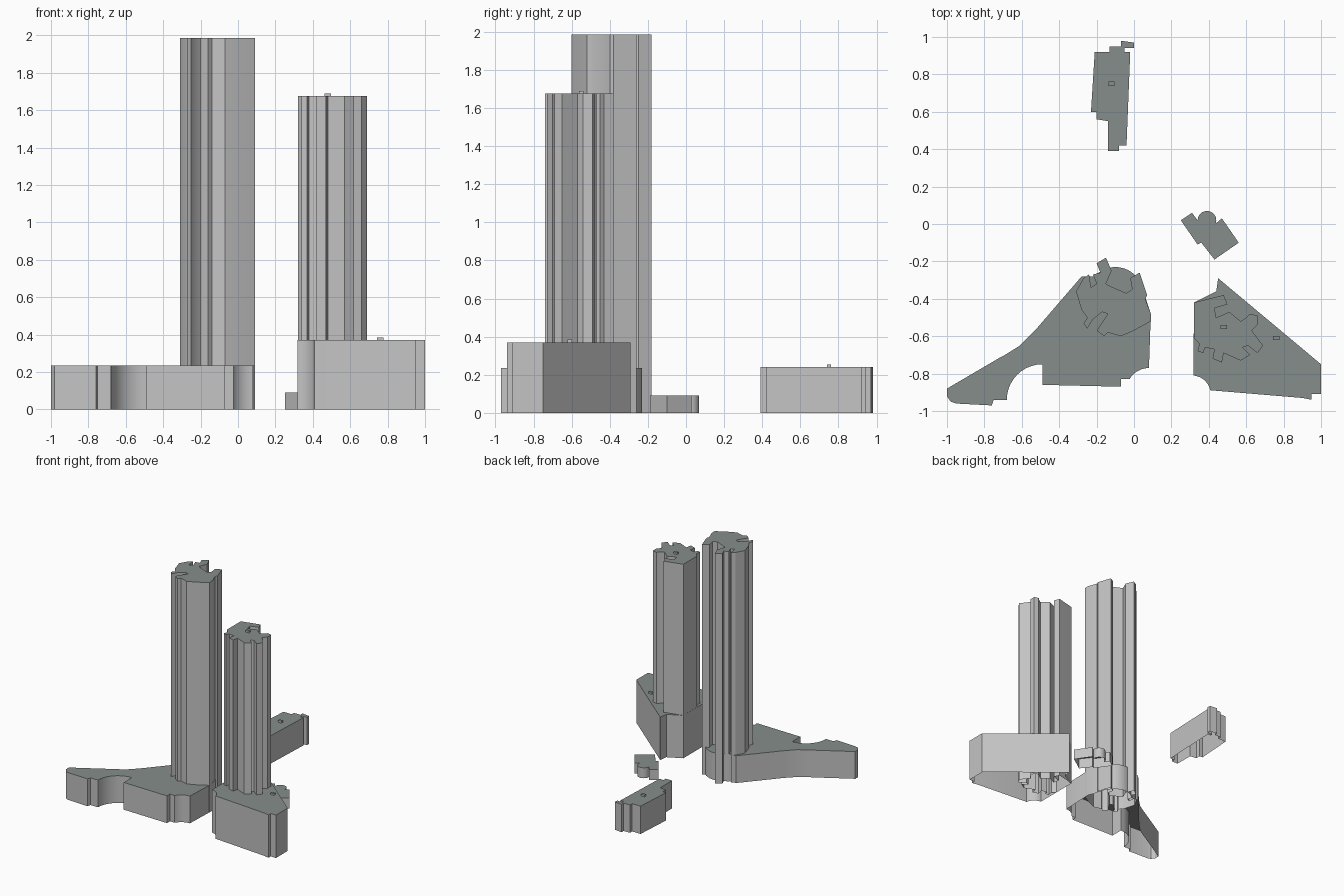
import bpy
import bmesh
import math

# Remove only the default cube
default_cube = bpy.data.objects.get("Cube")
if default_cube:
    bpy.data.objects.remove(default_cube, do_unlink=True)

UNIT = 0.01  # plan outlines are drawn in hundredths


def make_material(name, colour):
    material = bpy.data.materials.new(name)
    material.use_nodes = True
    material.diffuse_color = colour
    shader = material.node_tree.nodes["Principled BSDF"]
    shader.inputs["Base Color"].default_value = colour
    shader.inputs["Roughness"].default_value = 0.9
    return material


wall_grey = make_material("wall grey", (0.55, 0.55, 0.55, 1))
roof_grey = make_material("roof green grey", (0.24, 0.27, 0.255, 1))


def arc(centre_x, centre_y, radius, start, end, steps=10):
    """Plan points along a circular arc, angles in degrees."""
    points = []
    for step in range(steps + 1):
        angle = math.radians(start + (end - start) * step / steps)
        points.append((centre_x + radius * math.cos(angle),
                       centre_y + radius * math.sin(angle)))
    return points


def signed_area(outline):
    following = outline[1:] + outline[:1]
    return sum(a[0] * b[1] - b[0] * a[1] for a, b in zip(outline, following))


def make_block(name, outline, top, bottom=0.0):
    """Raise a plan outline into walls with a flat roof, open underneath."""
    if signed_area(outline) < 0:
        outline = outline[::-1]
    bm = bmesh.new()
    lower = [bm.verts.new((x * UNIT, y * UNIT, bottom)) for x, y in outline]
    upper = [bm.verts.new((x * UNIT, y * UNIT, top)) for x, y in outline]
    count = len(outline)
    for i in range(count):
        j = (i + 1) % count
        wall = bm.faces.new((lower[i], lower[j], upper[j], upper[i]))
        wall.material_index = 0
    roof = bm.faces.new(upper)
    roof.material_index = 1

    mesh = bpy.data.meshes.new(name)
    bm.to_mesh(mesh)
    bm.free()
    mesh.materials.append(wall_grey)
    mesh.materials.append(roof_grey)
    block = bpy.data.objects.new(name, mesh)
    bpy.context.collection.objects.link(block)

    # Curved walls are smooth, corners stay sharp
    bpy.ops.object.select_all(action="DESELECT")
    block.select_set(True)
    bpy.context.view_layer.objects.active = block
    bpy.ops.object.shade_smooth_by_angle(angle=math.radians(25))
    return block


def make_roof_box(name, x, y, base, height=0.015):
    """Small service box standing on a roof."""
    wide, deep = 1.7, 1.1
    outline = [(x - wide, y - deep), (x + wide, y - deep),
               (x + wide, y + deep), (x - wide, y + deep)]
    return make_block(name, outline, base + height, base)


# Wide podium with a long tapering arm and a round bay cut in the front
wide_podium = (
    [(-100, -88), (-100, -92), (-98, -95), (-95, -96), (-76, -97),
     (-75, -94)]
    + arc(-49, -94, 19, 180, 90)
    + [(-49, -86), (-7, -87), (-7, -83)]
    + arc(8, -89, 12, 150, 90)
    + [(9, -48), (4, -33)]
    + arc(-10, -38, 15, 45, 138)
    + [(-28, -28), (-53, -57), (-61, -65), (-69, -70), (-71, -71)]
)
make_block("wide_podium", wide_podium, 0.235)

# Tall tower with deep recesses between its wings
tall_tower = [
    (-20, -21), (-15, -18), (-12, -25), (-15, -32), (-11, -34),
    (-4, -37), (-1, -35), (-2, -29), (3, -26), (7, -38),
    (6, -40), (9, -48), (9, -52), (0, -57), (-7, -60),
    (-14, -58), (-16, -60), (-20, -57), (-14, -48), (-17, -47),
    (-22, -51), (-25, -56), (-27, -53), (-25, -50), (-28, -46),
    (-31, -36), (-27, -29), (-24, -27), (-23, -34), (-20, -32),
    (-22, -27), (-18, -26),
]
make_block("tall_tower", tall_tower, 1.985)

# Wedge podium with one rounded bite at its front corner
wedge_podium = (
    [(32, -42), (44, -36), (45, -29), (100, -75), (100, -91),
     (95, -91), (95, -94), (90, -93)]
    + [(42, -89)]
    + arc(31, -91, 10, 12, 85)
)
make_block("wedge_podium", wedge_podium, 0.37)
make_roof_box("wedge_podium_roof_box", 76, -61, 0.37)

# Shorter tower with stepped, jagged sides
short_tower = [
    (32, -42), (48, -38), (50, -43), (43, -45), (44, -50),
    (51, -47), (57, -52), (60, -50), (62, -48), (66, -49),
    (66, -54), (63, -57), (69, -65), (66, -69), (61, -65),
    (58, -66), (62, -70), (57, -73), (48, -69), (47, -74),
    (42, -72), (43, -67), (38, -66), (37, -69), (34, -68),
    (35, -64), (32, -61),
]
make_block("short_tower", short_tower, 1.675)
make_roof_box("short_tower_roof_box", 48, -55, 1.675)

# Long low building at the back with stepped ends
long_building = [
    (-21, 92), (-13, 92), (-13, 95), (-7, 95), (-7, 98), (0, 97),
    (0, 94), (-5, 94), (-5, 92), (-2, 92), (-4, 42), (-8, 42),
    (-8, 39), (-14, 39), (-14, 55), (-20, 56), (-20, 60), (-23, 60),
]
make_block("long_building", long_building, 0.24)
make_roof_box("long_building_roof_box", -12, 75, 0.24)

# Small pavilion with a rounded bay
pavilion = (
    [(25, 2), (31, 6), (34, 2)]
    + arc(39, 2, 5, 180, -20)
    + [(47, 3), (56, -10), (43, -19), (36, -10), (34, -11)]
)
make_block("pavilion", pavilion, 0.09)
